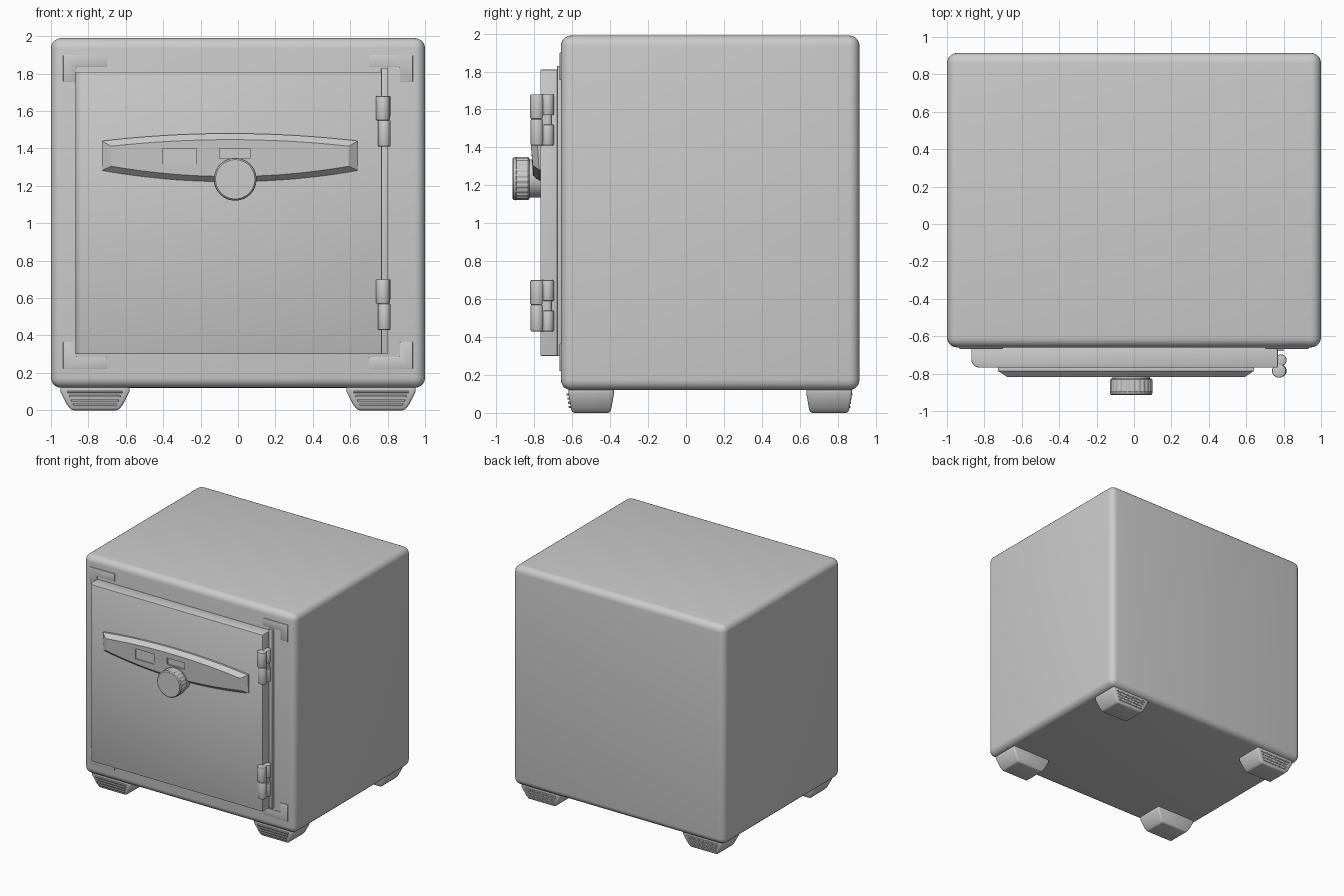
import bpy, bmesh
from math import sin, cos, pi

if "Cube" in bpy.data.objects:
    bpy.data.objects.remove(bpy.data.objects["Cube"])


def finish(obj, bevel=0.0, segments=3, angle=0.6):
    """Apply an optional bevel, then smooth the shading but keep hard edges."""
    bpy.ops.object.select_all(action='DESELECT')
    obj.select_set(True)
    bpy.context.view_layer.objects.active = obj
    if bevel:
        m = obj.modifiers.new("Bevel", 'BEVEL')
        m.width, m.segments, m.limit_method = bevel, segments, 'ANGLE'
        bpy.ops.object.modifier_apply(modifier=m.name)
    bpy.ops.object.shade_smooth_by_angle(angle=angle)
    return obj


def loft(name, rings):
    """Skin a list of equal-length closed rings and cap both ends."""
    bm = bmesh.new()
    vs = [[bm.verts.new(p) for p in ring] for ring in rings]
    n = len(rings[0])
    for a, b in zip(vs, vs[1:]):
        for i in range(n):
            j = (i + 1) % n
            bm.faces.new((a[i], a[j], b[j], b[i]))
    bm.faces.new(vs[0])
    bm.faces.new(vs[-1])
    bmesh.ops.recalc_face_normals(bm, faces=bm.faces)
    mesh = bpy.data.meshes.new(name)
    bm.to_mesh(mesh)
    bm.free()
    obj = bpy.data.objects.new(name, mesh)
    bpy.context.collection.objects.link(obj)
    return obj


def rect(x0, x1, y0, y1, z):
    return [(x0, y0, z), (x1, y0, z), (x1, y1, z), (x0, y1, z)]


def box(name, x0, x1, y0, y1, z0, z1):
    return loft(name, [rect(x0, x1, y0, y1, z0), rect(x0, x1, y0, y1, z1)])


def prism(name, pts, y0, y1):
    """Extrude an x-z outline along y."""
    return loft(name, [[(x, y, z) for x, z in pts] for y in (y0, y1)])


def cyl_z(name, x, y, r, z0, z1, n=24):
    return loft(name, [[(x + r * cos(2 * pi * i / n), y + r * sin(2 * pi * i / n), z)
                        for i in range(n)] for z in (z0, z1)])


# Cabinet
finish(box("cabinet", -1, 1, -0.66, 0.915, 0.12, 1.99), 0.055, 5)

# Door: plan outline with a rounded free edge on the left
R = 0.045
plan = [(0.77, -0.65), (0.77, -0.768)]
plan += [(-0.825 - R * sin(t * pi / 12), -0.723 - R * cos(t * pi / 12)) for t in range(7)]
plan += [(-0.87, -0.65)]
finish(loft("door", [[(x, y, z) for x, y in plan] for z in (0.30, 1.81)]), 0.006, 2)

# Strip of the door frame beside the hinges
finish(box("hinge_strip", 0.765, 0.80, -0.68, -0.65, 0.30, 1.83), 0.004, 2)

# L-shaped corner plates on the front face
L = [(0.935, 1.90), (0.70, 1.90), (0.70, 1.835), (0.865, 1.835), (0.865, 1.755), (0.935, 1.755)]
for side, sx in (("left", -1), ("right", 1)):
    for level in ("top", "bottom"):
        pts = [(sx * x, z if level == "top" else 2.12 - z) for x, z in L]
        finish(prism(f"corner_plate_{level}_{side}", pts, -0.667, -0.65), 0.004, 2)


# Handle bar: bowed outline narrowing towards its front face
def bow(half, y_top, y_bot, top, top_drop, bot, bot_rise, n=24):
    ts = [-1 + 2 * i / n for i in range(n + 1)]
    upper = [(-0.043 + half * t, y_top, top - top_drop * t * t) for t in ts]
    lower = [(-0.043 + half * t, y_bot, bot + bot_rise * t * t) for t in reversed(ts)]
    return upper + lower


handle = loft("handle_bar", [
    bow(0.685, -0.76, -0.76, 1.48, 0.04, 1.222, 0.06),
    bow(0.685, -0.785, -0.775, 1.48, 0.04, 1.222, 0.06),
    bow(0.635, -0.818, -0.808, 1.447, 0.035, 1.25, 0.055)])

# Two shallow windows cut into the handle bar
for x0, x1, z0, z1 in ((-0.40, -0.225, 1.31, 1.40), (-0.10, 0.065, 1.345, 1.40)):
    cutter = box("window_cutter", x0, x1, -0.9, -0.802, z0, z1)
    cutter.hide_render = True
    mod = handle.modifiers.new("Window", 'BOOLEAN')
    mod.operation, mod.object, mod.solver = 'DIFFERENCE', cutter, 'EXACT'
    bpy.context.view_layer.objects.active = handle
    bpy.ops.object.modifier_apply(modifier=mod.name)
    bpy.data.objects.remove(cutter)
finish(handle, angle=0.4)


# Dial: collar and fluted knob turned about the y axis
def disc(y, r, flute=0.0, n=96):
    return [(-0.015 + (r - flute * (i % 4 < 2)) * cos(2 * pi * i / n), y,
             1.235 + (r - flute * (i % 4 < 2)) * sin(2 * pi * i / n)) for i in range(n)]


finish(loft("dial_collar", [disc(-0.76, 0.10), disc(-0.835, 0.10)]))
finish(loft("dial_knob", [disc(-0.825, 0.105), disc(-0.832, 0.114, 0.004),
                          disc(-0.895, 0.114, 0.004), disc(-0.897, 0.114),
                          disc(-0.909, 0.112), disc(-0.915, 0.105)]), angle=0.5)

# Hinges: two-part barrel with lugs reaching back to the frame
for name, z in (("lower", 0.43), ("upper", 1.41)):
    finish(cyl_z(f"{name}_hinge_barrel_top", 0.775, -0.785, 0.037, z + 0.14, z + 0.27), 0.006, 2)
    finish(cyl_z(f"{name}_hinge_barrel_bottom", 0.782, -0.785, 0.034, z, z + 0.14), 0.006, 2)
    for part, z0, z1 in (("bottom", z, z + 0.11), ("top", z + 0.16, z + 0.27)):
        finish(cyl_z(f"{name}_hinge_lug_{part}", 0.785, -0.728, 0.031, z0, z1), 0.006, 2)
    finish(cyl_z(f"{name}_hinge_pin", 0.783, -0.728, 0.02, z + 0.10, z + 0.17))
    finish(box(f"{name}_hinge_leaf", 0.765, 0.80, -0.775, -0.71, z + 0.02, z + 0.25), 0.004, 2)

# Feet: tapered blocks with raised ribs on the outward face
for side, sx in (("left", -1), ("right", 1)):
    for end, yc, sy in (("front", -0.50, -1), ("back", 0.755, 1)):
        foot = loft(f"{end}_{side}_foot", [
            rect(sx * 0.765 - a, sx * 0.765 + a, yc - b, yc + b, z)
            for a, b, z in ((0.125, 0.10, 0.0), (0.15, 0.108, 0.03),
                            (0.185, 0.12, 0.10), (0.185, 0.12, 0.135))])
        finish(foot, 0.012, 3)
        for k in range(4):
            z = 0.026 + 0.022 * k
            a = 0.105 + 0.45 * z
            y = yc + sy * (0.102 + 0.17 * z)
            finish(box(f"{end}_{side}_foot_rib_{k + 1}", sx * 0.765 - a, sx * 0.765 + a,
                       y - 0.012, y + 0.005, z, z + 0.011), 0.002, 1)
